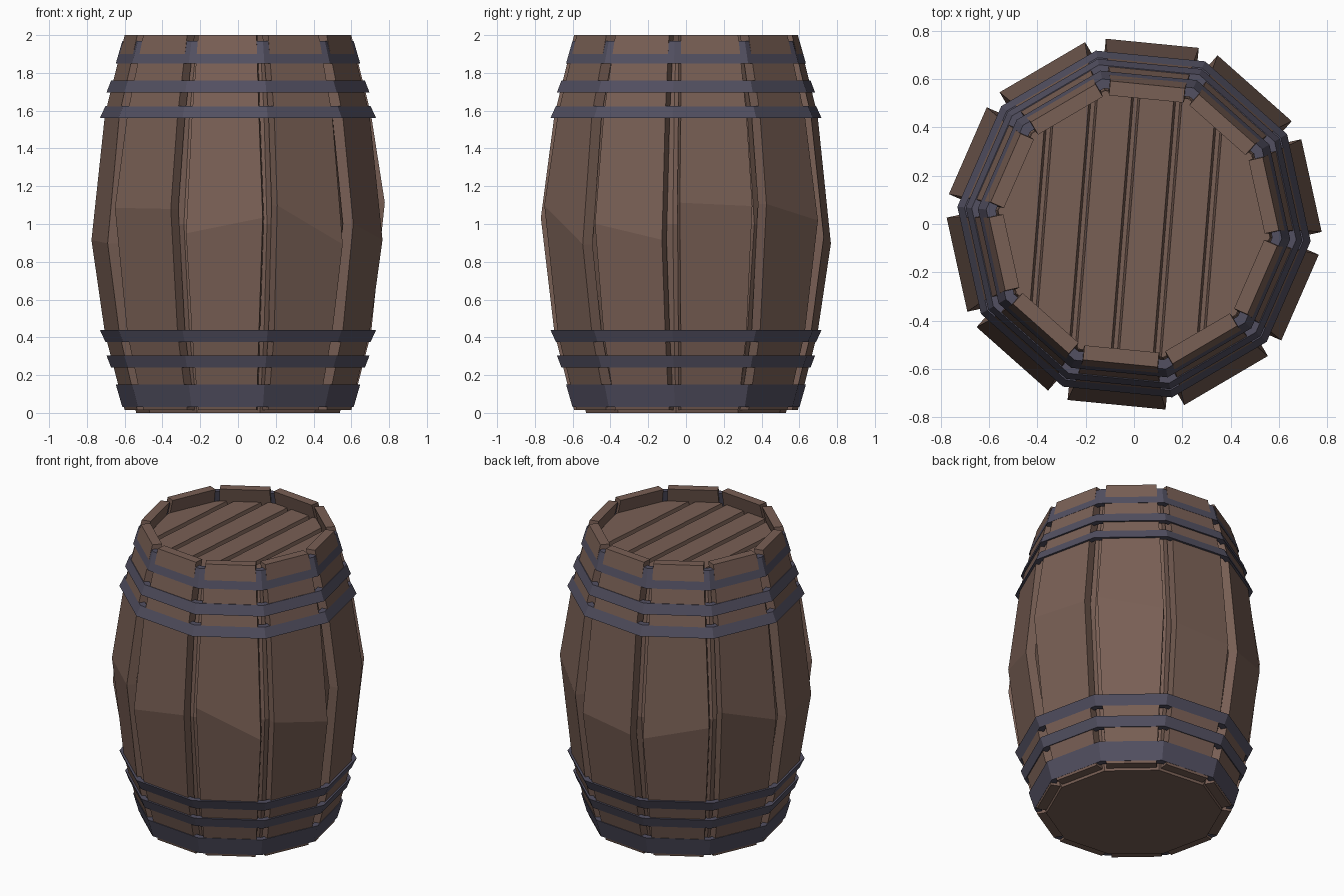
import bpy, bmesh, random
from math import radians, cos, sin, pi
from mathutils import Vector

if "Cube" in bpy.data.objects:
    bpy.data.objects.remove(bpy.data.objects["Cube"])

random.seed(4)
N = 10
STEP = 2 * pi / N
A0 = radians(84.4)              # direction of the first stave
CORNER = 1 / cos(pi / N)        # apothem to corner radius


def material(name, rgb):
    m = bpy.data.materials.new(name)
    m.diffuse_color = (*rgb, 1)
    m.use_nodes = True
    m.node_tree.nodes["Principled BSDF"].inputs["Base Color"].default_value = m.diffuse_color
    return m


wood = material("wood", (0.19, 0.115, 0.09))
iron = material("iron", (0.085, 0.08, 0.12))


def finish(name, bm, mat):
    bmesh.ops.recalc_face_normals(bm, faces=bm.faces[:])
    me = bpy.data.meshes.new(name)
    bm.to_mesh(me)
    bm.free()
    me.materials.append(mat)
    ob = bpy.data.objects.new(name, me)
    bpy.context.collection.objects.link(ob)
    return ob


def loft(name, rings, mat, closed=False):
    """Skin a list of equal point rings; cap the ends unless closed."""
    bm = bmesh.new()
    vs = [[bm.verts.new(p) for p in r] for r in rings]
    k = len(vs[0])
    pairs = list(zip(vs, vs[1:])) + ([(vs[-1], vs[0])] if closed else [])
    for a, b in pairs:
        for i in range(k):
            j = (i + 1) % k
            bm.faces.new((a[i], a[j], b[j], b[i]))
    if not closed:
        bm.faces.new(vs[0])
        bm.faces.new(vs[-1])
    return finish(name, bm, mat)


def decagon(apothem, z):
    r = apothem * CORNER
    return [Vector((r * cos(A0 + (i + .5) * STEP), r * sin(A0 + (i + .5) * STEP), z))
            for i in range(N)]


# Staves: bulged boards with an uneven crease around the middle
sections = [(0.015, 0.58, 0.155), (0.42, 0.682, 0.178), (1.0, 0.752, 0.2),
            (1.58, 0.682, 0.178), (2.0, 0.58, 0.155)]
for s in range(N):
    ang = A0 + s * STEP
    u = Vector((cos(ang), sin(ang), 0))
    t = Vector((-sin(ang), cos(ang), 0))
    rings = []
    for z, a, hw in sections:
        mid = z == 1.0
        dl, dr = (random.uniform(-.13, .13) if mid else 0 for _ in range(2))
        el, er = (random.uniform(-.012, .008) if mid else 0 for _ in range(2))
        rings.append([u * p + t * q + Vector((0, 0, h)) for p, q, h in (
            (a, -hw - el, z + dl), (a, hw + er, z + dr),
            (a - .06, hw + er, z + dr), (a - .06, -hw - el, z + dl))])
    loft(f"stave_{s + 1}", rings, wood)

# Inner body behind the stave gaps, closing the bottom
loft("inner_body", [decagon(a, z) for z, a in (
    (0, .515), (.42, .61), (1, .68), (1.58, .61), (1.875, .54))], wood)

# Lid planks: slices of a decagon separated by narrow grooves
n = Vector((cos(radians(-4.6)), sin(radians(-4.6)), 0))
grooves = [-.6, -.385, -.21, -.035, .14, .315, .6]
for k, (lo, hi) in enumerate(zip(grooves, grooves[1:])):
    bm = bmesh.new()
    low, top = ([bm.verts.new(p) for p in decagon(.538, z)] for z in (1.86, 1.91))
    bm.faces.new(low)
    bm.faces.new(top)
    for i in range(N):
        j = (i + 1) % N
        bm.faces.new((low[i], low[j], top[j], top[i]))
    for d, sign in ((lo + .015, -1), (hi - .015, 1)):
        tilt = Vector((0, 0, .25))      # slanted plank sides
        cut = bmesh.ops.bisect_plane(
            bm, geom=bm.verts[:] + bm.edges[:] + bm.faces[:],
            plane_co=n * d + Vector((0, 0, 1.9)), plane_no=n * sign + tilt,
            clear_outer=True)
        edges = [e for e in cut["geom_cut"] if isinstance(e, bmesh.types.BMEdge)]
        if edges:
            bmesh.ops.edgeloop_fill(bm, edges=edges)
    finish(f"lid_plank_{k + 1}", bm, wood)

# Iron hoops: three tapered bands, mirrored top and bottom
bands = [("end", .03, .15, .615, .65), ("middle", .24, .305, .675, .70),
         ("inner", .375, .44, .705, .735)]
for side in ("bottom", "top"):
    for label, z0, z1, r0, r1 in bands:
        if side == "top":
            z0, z1 = 2 - z0, 2 - z1
        outline = [(r0, z0), (r1, z1), (r1 - .04, z1), (r0 - .04, z0)]
        loft(f"{side}_{label}_hoop",
             [decagon(r / CORNER, z) for r, z in outline], iron, closed=True)
